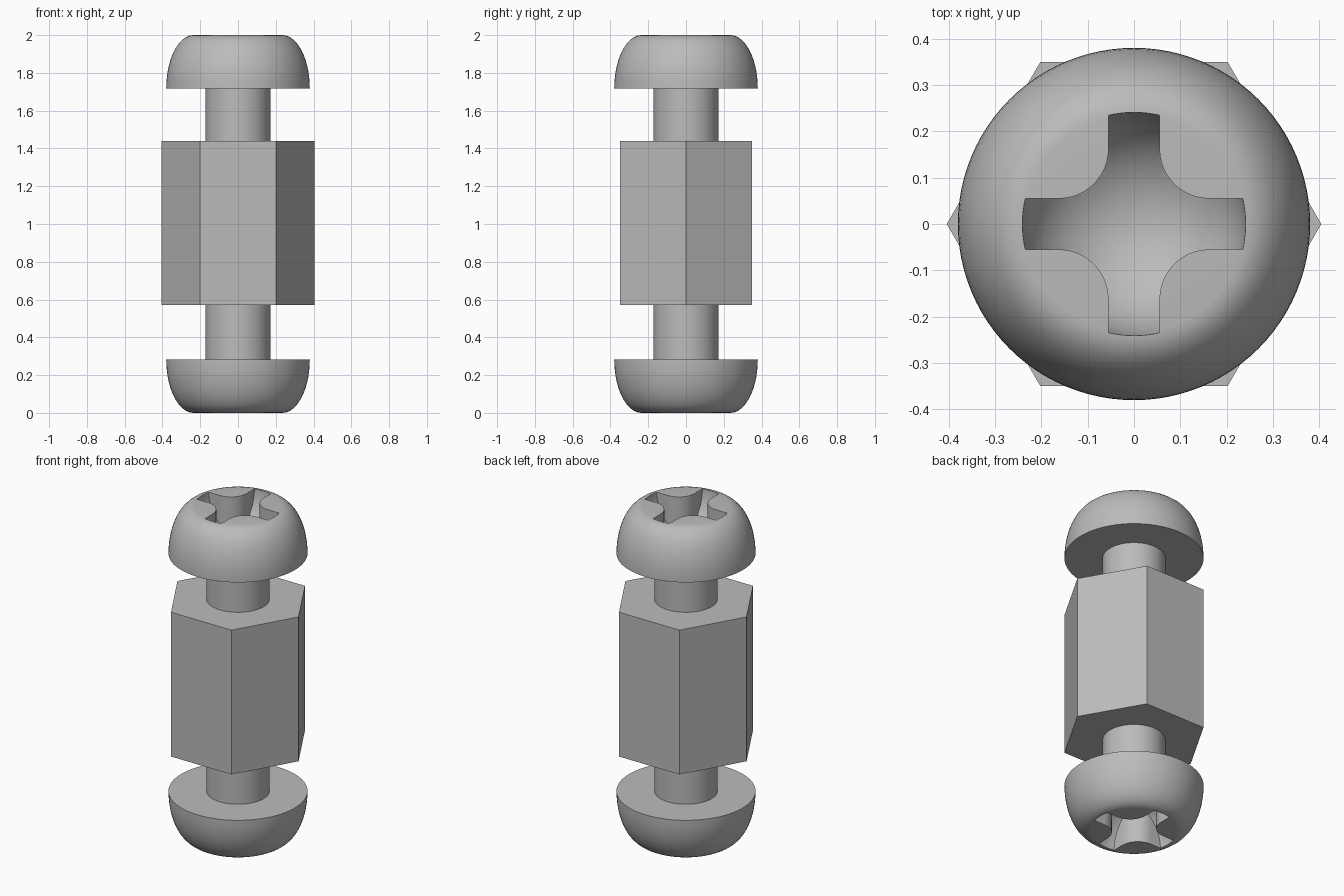
import bpy, bmesh
from math import sin, cos, pi, radians
from mathutils import Matrix

cube = bpy.data.objects.get("Cube")
if cube:
    bpy.data.objects.remove(cube, do_unlink=True)

steel = bpy.data.materials.new("grey_steel")
steel.use_nodes = True
GREY = (0.5, 0.5, 0.5, 1)
steel.diffuse_color = GREY
steel.node_tree.nodes["Principled BSDF"].inputs["Base Color"].default_value = GREY


def make(name, bm):
    """Turn a bmesh into a linked object."""
    bmesh.ops.recalc_face_normals(bm, faces=bm.faces)
    mesh = bpy.data.meshes.new(name)
    bm.to_mesh(mesh)
    bm.free()
    mesh.materials.append(steel)
    obj = bpy.data.objects.new(name, mesh)
    bpy.context.collection.objects.link(obj)
    return obj


def activate(obj):
    bpy.ops.object.select_all(action='DESELECT')
    obj.select_set(True)
    bpy.context.view_layer.objects.active = obj


def smooth(obj):
    activate(obj)
    bpy.ops.object.shade_smooth_by_angle(angle=radians(30))


def boolean(obj, other, operation):
    """Apply a boolean and drop the helper."""
    activate(obj)
    mod = obj.modifiers.new("cut", 'BOOLEAN')
    mod.operation, mod.solver, mod.object = operation, 'EXACT', other
    bpy.ops.object.modifier_apply(modifier=mod.name)
    bpy.data.objects.remove(other, do_unlink=True)


def prism(name, outline, z0, z1):
    """Extrude a flat outline between two heights."""
    bm = bmesh.new()
    face = bm.faces.new([bm.verts.new((x, y, z0)) for x, y in outline])
    top = bmesh.ops.extrude_face_region(bm, geom=[face])["geom"]
    verts = [v for v in top if isinstance(v, bmesh.types.BMVert)]
    bmesh.ops.translate(bm, verts=verts, vec=(0, 0, z1 - z0))
    return make(name, bm)


def ring(radius, n):
    return [(radius * cos(2 * pi * i / n), radius * sin(2 * pi * i / n)) for i in range(n)]


# Hexagonal body and the shaft through it
prism("hex_standoff", ring(0.404, 6), 0.57, 1.44)
for name, low, high in (("lower_shaft", 0.28, 0.57), ("upper_shaft", 1.44, 1.72)):
    smooth(prism(name, ring(0.172, 64), low, high))

# Rounded head: flat underside, elliptical shoulder, flat top
BASE, TOP, RIM, FLAT, SIDES = 1.717, 2.0, 0.38, 0.235, 96
STEPS = 14
bm = bmesh.new()
loops = []
for i in range(STEPS + 1):
    a = pi / 2 * i / STEPS
    r = FLAT + (RIM - FLAT) * cos(a)
    z = BASE + (TOP - BASE) * sin(a)
    loops.append([bm.verts.new((x, y, z)) for x, y in ring(r, SIDES)])
for low, high in zip(loops, loops[1:]):
    for i in range(SIDES):
        j = (i + 1) % SIDES
        bm.faces.new((low[i], low[j], high[j], high[i]))
bm.faces.new(loops[0])
bm.faces.new(loops[-1])
upper_head = make("upper_head", bm)

# Cross recess: filleted cross prism limited by a round bowl
ARM, FILLET, REACH = 0.055, 0.107, 0.3
corner = [(REACH, ARM)]
for i in range(13):
    a = -pi / 2 - pi / 2 * i / 12
    corner.append((ARM + FILLET * (1 + cos(a)), ARM + FILLET * (1 + sin(a))))
corner.append((ARM, REACH))
outline = []
for k in range(4):
    c, s = round(cos(k * pi / 2)), round(sin(k * pi / 2))
    outline += [(c * x - s * y, s * x + c * y) for x, y in corner]
recess = prism("cross_recess", outline, 1.7, 2.2)
bm = bmesh.new()
bmesh.ops.create_uvsphere(bm, u_segments=64, v_segments=32, radius=0.241,
                          matrix=Matrix.Translation((0, 0, TOP)))
boolean(recess, make("bowl", bm), 'INTERSECT')
boolean(upper_head, recess, 'DIFFERENCE')
smooth(upper_head)

# Lower head is the same part turned over
lower_head = upper_head.copy()
lower_head.data = upper_head.data.copy()
lower_head.name = lower_head.data.name = "lower_head"
lower_head.data.transform(Matrix.Translation((0, 0, TOP)) @ Matrix.Rotation(pi, 4, 'X'))
bpy.context.collection.objects.link(lower_head)
